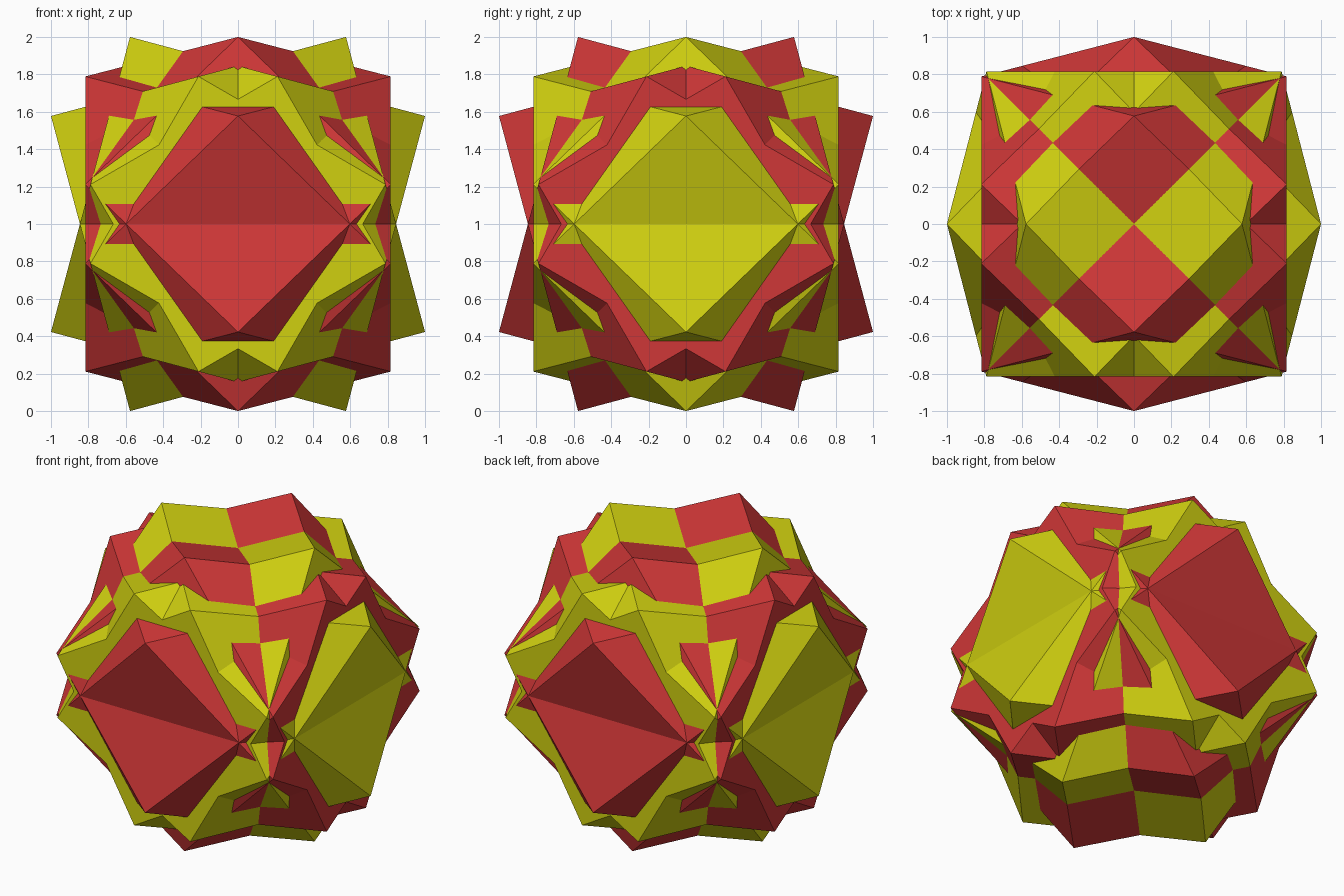
import bpy, bmesh, math
from mathutils import Matrix, Vector

cube = bpy.data.objects.get("Cube")
if cube:
    bpy.data.objects.remove(cube, do_unlink=True)

S = math.sqrt(2 / 3)          # half width of each cuboctahedron
TILT = math.radians(15)


def material(name, rgb):
    m = bpy.data.materials.new(name)
    m.use_nodes = True
    m.diffuse_color = (*rgb, 1)
    bsdf = next(n for n in m.node_tree.nodes if n.type == 'BSDF_PRINCIPLED')
    bsdf.inputs["Base Color"].default_value = (*rgb, 1)
    return m


def cuboctahedron(name, axis, angle, mat):
    """Hull of a cube's twelve edge midpoints, tilted about one axis."""
    bm = bmesh.new()
    for i in range(3):
        for a in (-S, S):
            for b in (-S, S):
                p = Vector((0, 0, 0))
                p[i], p[(i + 1) % 3] = a, b
                bm.verts.new(p)
    bmesh.ops.convex_hull(bm, input=bm.verts[:])
    # merge the split square faces
    bmesh.ops.dissolve_limit(bm, angle_limit=math.radians(1),
                             verts=bm.verts[:], edges=bm.edges[:])
    bmesh.ops.recalc_face_normals(bm, faces=bm.faces[:])
    bm.transform(Matrix.Rotation(angle, 4, axis))
    me = bpy.data.meshes.new(name)
    bm.to_mesh(me)
    bm.free()
    me.materials.append(mat)
    ob = bpy.data.objects.new(name, me)
    ob.location.z = 1
    bpy.context.collection.objects.link(ob)


red = material("red", (0.62, 0.038, 0.038))
yellow = material("yellow", (0.63, 0.63, 0.005))

# Two interlocking pairs: red tilted about x, yellow tilted about y
for colour, axis, mat in (("red", 'X', red), ("yellow", 'Y', yellow)):
    for side, sign in (("forward", 1), ("backward", -1)):
        cuboctahedron(f"{colour}_cuboctahedron_{side}", axis, sign * TILT, mat)
